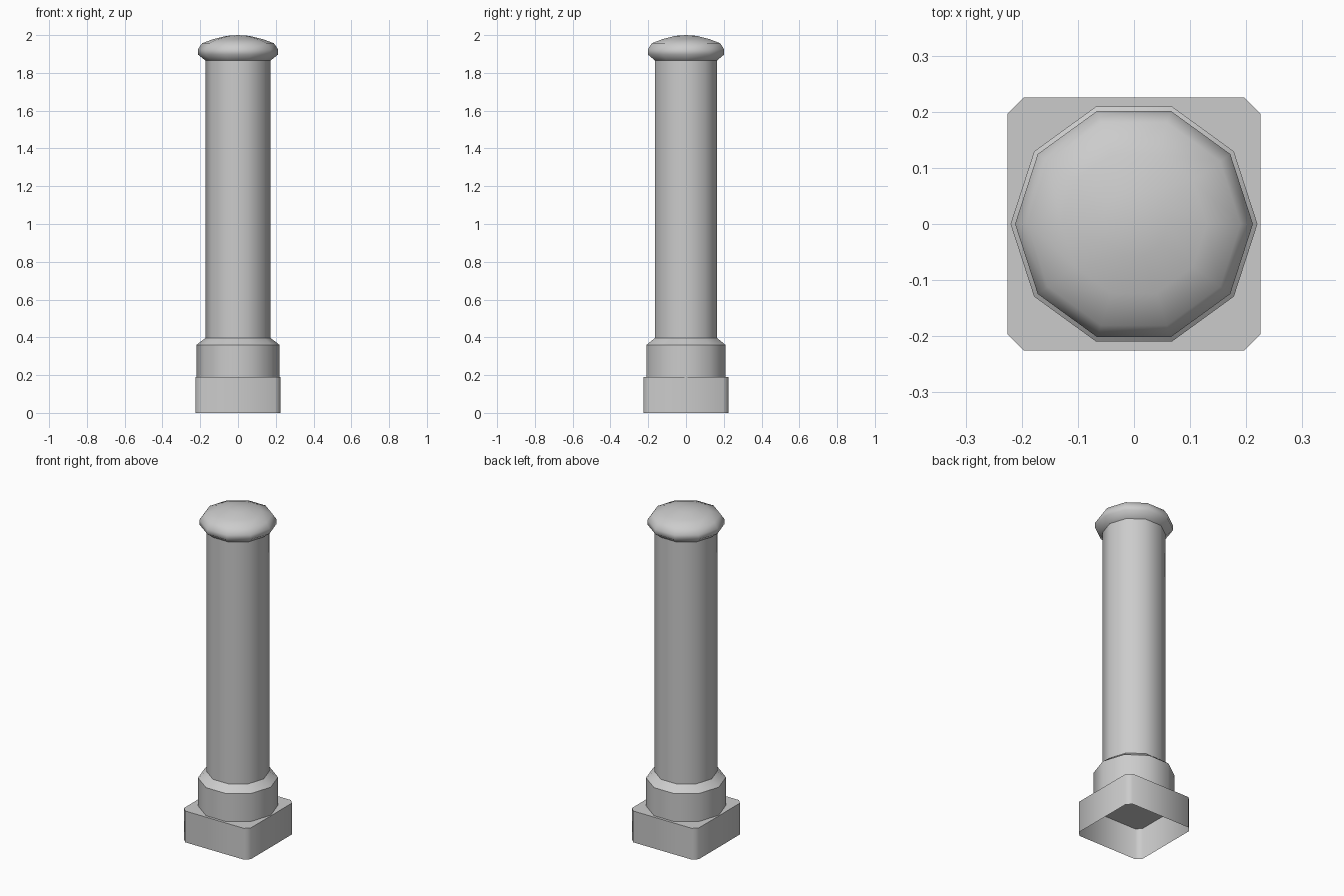
import bpy, bmesh
from math import cos, sin, pi, radians

if "Cube" in bpy.data.objects:
    bpy.data.objects.remove(bpy.data.objects["Cube"])

SIDES = 10


def finish(name, bm, angle):
    bmesh.ops.recalc_face_normals(bm, faces=bm.faces)
    mesh = bpy.data.meshes.new(name)
    bm.to_mesh(mesh)
    bm.free()
    ob = bpy.data.objects.new(name, mesh)
    bpy.context.collection.objects.link(ob)
    bpy.ops.object.select_all(action='DESELECT')
    bpy.context.view_layer.objects.active = ob
    ob.select_set(True)
    bpy.ops.object.shade_smooth_by_angle(angle=radians(angle))
    return ob


def lathe(name, profile, angle=42):
    """Ten-sided turned part from (radius, z) points; radius 0 closes to a tip."""
    bm = bmesh.new()
    rings = []
    for r, z in profile:
        if r == 0:
            rings.append([bm.verts.new((0, 0, z))] * SIDES)
        else:
            rings.append([bm.verts.new((r * cos(2 * pi * i / SIDES),
                                        r * sin(2 * pi * i / SIDES), z))
                          for i in range(SIDES)])
    for a, b in zip(rings, rings[1:]):
        for i in range(SIDES):
            j = (i + 1) % SIDES
            quad = [a[i], a[j], b[j], b[i]]
            bm.faces.new(list(dict.fromkeys(quad)))
    return finish(name, bm, angle)


# Square plinth with cut corners, hollow and open underneath
h, c, top = 0.225, 0.028, 0.19
outline = [(h, -h + c), (h, h - c), (h - c, h), (-h + c, h),
           (-h, h - c), (-h, -h + c), (-h + c, -h), (h - c, -h)]
bm = bmesh.new()
low = [bm.verts.new((x, y, 0)) for x, y in outline]
high = [bm.verts.new((x, y, top)) for x, y in outline]
for i in range(8):
    j = (i + 1) % 8
    bm.faces.new((low[i], low[j], high[j], high[i]))
bm.faces.new(high)
finish("plinth", bm, 50)

# Collar with sloped shoulder
lathe("collar", [(0.22, top), (0.22, 0.36), (0.172, 0.397)])

# Plain shaft
lathe("shaft", [(0.172, 0.397), (0.172, 1.865)])

# Domed cap
lathe("cap", [(0.172, 1.865), (0.212, 1.897), (0.212, 1.925), (0.19, 1.957),
              (0.13, 1.979), (0.06, 1.996), (0, 2.0)], 60)
